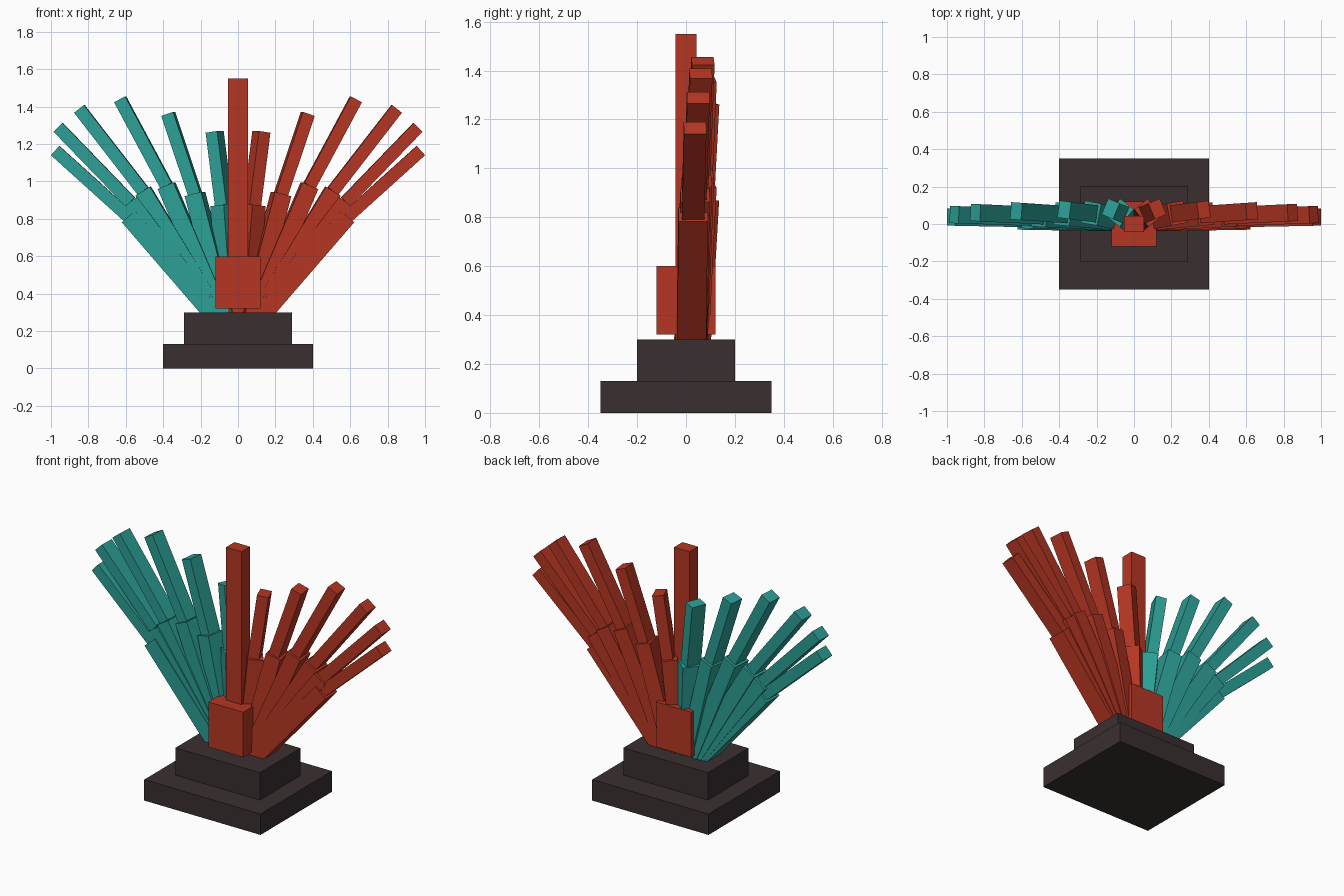
import bpy
import math
from mathutils import Vector, Matrix

if "Cube" in bpy.data.objects:
    bpy.data.objects.remove(bpy.data.objects["Cube"], do_unlink=True)


def material(name, rgb):
    m = bpy.data.materials.new(name)
    m.use_nodes = True
    m.diffuse_color = (*rgb, 1)
    m.node_tree.nodes["Principled BSDF"].inputs["Base Color"].default_value = (*rgb, 1)
    return m


RED = material("brick_red", (0.47, 0.037, 0.017))
TEAL = material("teal", (0.025, 0.35, 0.305))
DARK = material("dark_brown", (0.041, 0.028, 0.030))


def box(name, size, matrix, mat):
    """Box with the given size, placed by a matrix."""
    bpy.ops.mesh.primitive_cube_add(size=1)
    ob = bpy.context.object
    ob.name = name
    ob.data.transform(Matrix.Diagonal((*size, 1)))
    ob.matrix_world = matrix
    ob.data.materials.append(mat)


def block(name, sx, sy, z0, z1, mat):
    """Upright box centred on the z axis."""
    box(name, (sx, sy, z1 - z0), Matrix.Translation((0, 0, (z0 + z1) / 2)), mat)


def bar(name, a, b, radial, tangential, mat):
    """Square-cut bar from a to b, turned to face the way it leans."""
    a, b = Vector(a), Vector(b)
    d = b - a
    yaw = math.atan2(d.y, d.x)
    tilt = math.atan2(math.hypot(d.x, d.y), d.z)
    m = (Matrix.Translation((a + b) / 2)
         @ Matrix.Rotation(yaw, 4, 'Z') @ Matrix.Rotation(tilt, 4, 'Y'))
    box(name, (radial, tangential, d.length), m, mat)


# Stepped base, central block and pillar
block("base_slab", 0.80, 0.70, 0.0, 0.13, DARK)
block("base_step", 0.58, 0.40, 0.13, 0.30, DARK)
block("centre_block", 0.24, 0.24, 0.32, 0.60, RED)
block("centre_pillar", 0.106, 0.084, 0.29, 1.55, RED)

# Fan bars: (root, joint, tip) for the left side, from inner to outer
FAN = [
    ((0.025, 0.020, 0.18), (0.075, 0.060, 0.872), (0.125, 0.081, 1.265)),
    ((0.035, 0.020, 0.18), (0.230, 0.058, 0.933), (0.373, 0.076, 1.361)),
    ((0.040, 0.020, 0.18), (0.382, 0.052, 0.977), (0.630, 0.069, 1.439)),
    ((0.040, 0.020, 0.18), (0.507, 0.045, 0.948), (0.848, 0.061, 1.388)),
    ((0.040, 0.020, 0.18), (0.575, 0.037, 0.890), (0.961, 0.050, 1.289)),
    ((0.040, 0.020, 0.18), (0.586, 0.029, 0.812), (0.977, 0.037, 1.165)),
]
for side, sign, mat in (("left", 1, RED), ("right", -1, TEAL)):
    for i, points in enumerate(FAN, 1):
        root, joint, tip = [(sign * x, y, z) for x, y, z in points]
        bar(f"{side}_lower_bar_{i}", root, joint, 0.092, 0.12, mat)
        bar(f"{side}_upper_bar_{i}", joint, tip, 0.067, 0.092, mat)
